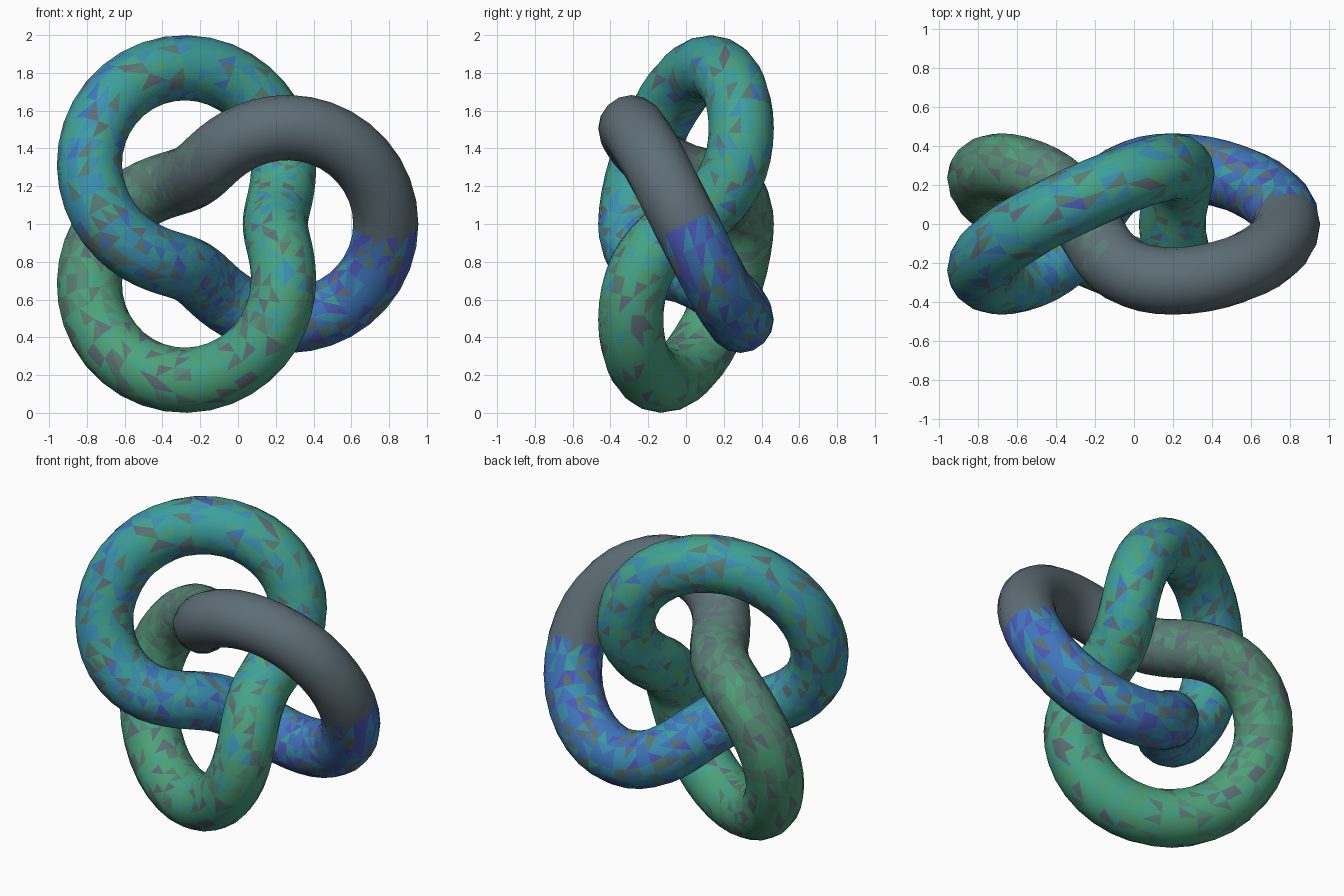
import bpy, bmesh, random
from math import sin, cos, pi, tau
from mathutils import Vector

if "Cube" in bpy.data.objects:
    bpy.data.objects.remove(bpy.data.objects["Cube"])

random.seed(4)
SCALE, TUBE, SEGS, SIDES = 0.2925, 0.1725, 120, 16
CENTRE = Vector((-0.095, 0, 1))


def knot(t):
    rho = 2 + cos(3 * t)
    return CENTRE + SCALE * Vector((rho * cos(2 * t), -sin(3 * t), rho * sin(2 * t)))


# Colours running along the tube: slate, then green, teal, blue, indigo
PALETTE = [
    ("slate", (0.11, 0.155, 0.18)),
    ("slate_green", (0.10, 0.20, 0.17)),
    ("dull_green", (0.09, 0.27, 0.18)),
    ("green", (0.075, 0.36, 0.19)),
    ("sea_green", (0.06, 0.37, 0.25)),
    ("teal", (0.045, 0.35, 0.33)),
    ("azure", (0.045, 0.28, 0.45)),
    ("blue", (0.05, 0.18, 0.50)),
    ("indigo", (0.075, 0.10, 0.48)),
]


def colour_index(u):
    if u < 0.12:
        return 0
    if random.random() < 0.16:
        return random.choice((0, 1))
    if u < 0.3:
        level = 3 * (u - 0.12) / 0.18
    else:
        level = 3 + 4.2 * (u - 0.3) / 0.7
    return max(0, min(8, round(level + random.gauss(0, 0.8 if u > 0.4 else 0.5))))


# Round tube swept along the closed trefoil path
bm = bmesh.new()
rings = []
for i in range(SEGS):
    t = tau * i / SEGS
    tangent = (knot(t + 0.001) - knot(t - 0.001)).normalized()
    side = tangent.cross(Vector((0, 1, 0))).normalized()
    up = side.cross(tangent)
    rings.append([bm.verts.new(knot(t) + TUBE * (side * cos(a) + up * sin(a)))
                  for a in (tau * k / SIDES for k in range(SIDES))])

# Each quad is split into two patches of varied colour
for i in range(SEGS):
    a, b = rings[i], rings[(i + 1) % SEGS]
    for k in range(SIDES):
        m = (k + 1) % SIDES
        q = [a[k], a[m], b[m], b[k]]
        s = random.randint(0, 1)
        q = q[s:] + q[:s]
        for tri in ((q[0], q[1], q[2]), (q[0], q[2], q[3])):
            f = bm.faces.new(tri)
            f.smooth = True
            f.material_index = colour_index(i / SEGS)
bmesh.ops.recalc_face_normals(bm, faces=bm.faces)

mesh = bpy.data.meshes.new("knot_tube")
bm.to_mesh(mesh)
bm.free()
for name, rgb in PALETTE:
    mat = bpy.data.materials.new(name)
    mat.diffuse_color = (*rgb, 1)
    mat.use_nodes = True
    mat.node_tree.nodes["Principled BSDF"].inputs["Base Color"].default_value = mat.diffuse_color
    mesh.materials.append(mat)
obj = bpy.data.objects.new("knot_tube", mesh)
bpy.context.collection.objects.link(obj)
